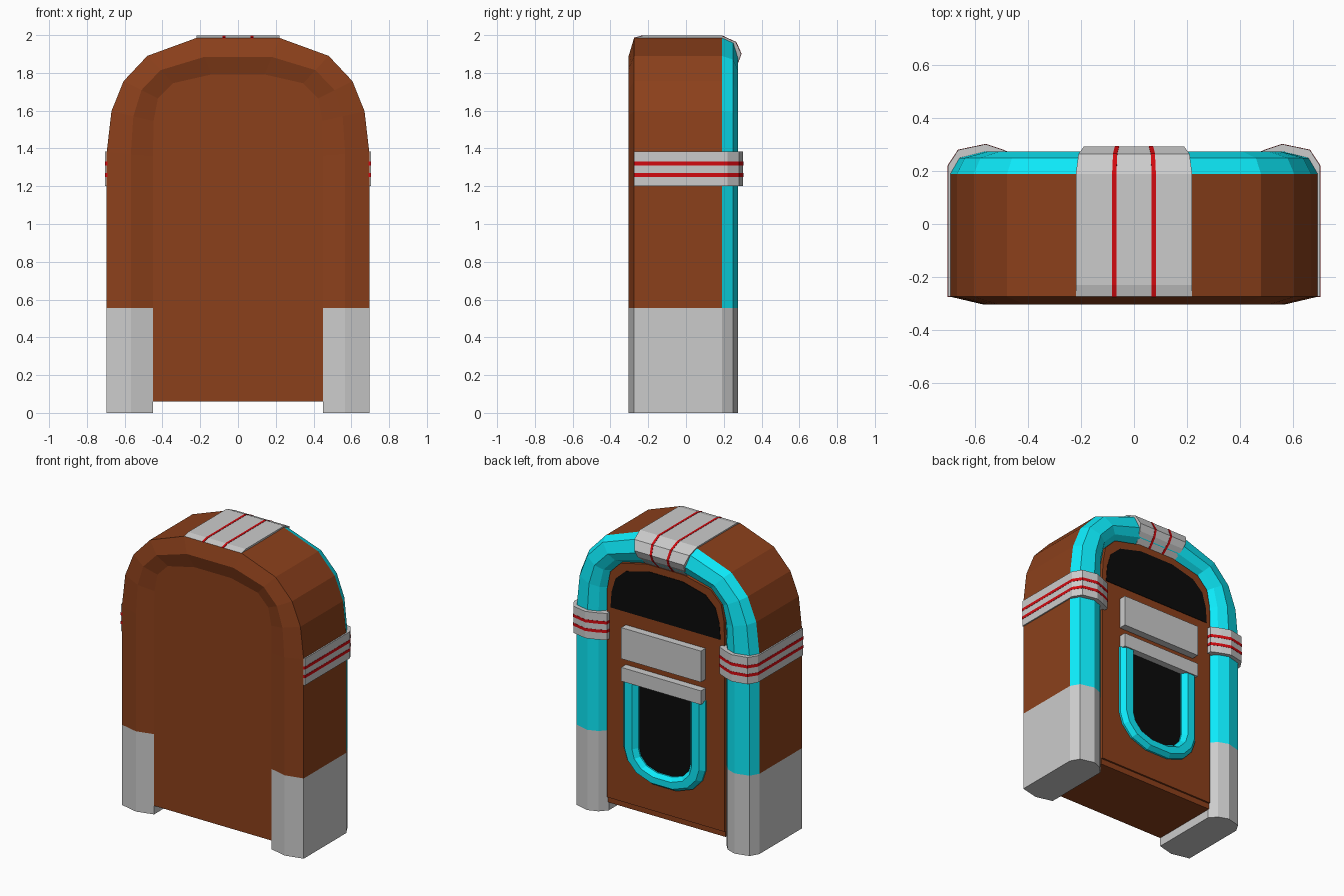
import bpy, bmesh

if "Cube" in bpy.data.objects:
    bpy.data.objects.remove(bpy.data.objects["Cube"])

BROWN = (0.26, 0.051, 0.011, 1)
TEAL = (0.004, 0.82, 0.95, 1)
RED = (0.65, 0.003, 0.005, 1)
BLACK = (0.003, 0.003, 0.003, 1)
mats = {}


def material(label, color):
    m = bpy.data.materials.new(label)
    m.diffuse_color = color
    m.use_nodes = True
    m.node_tree.nodes["Principled BSDF"].inputs["Base Color"].default_value = m.diffuse_color
    mats[color] = m


for label, color in (("brown", BROWN), ("teal", TEAL), ("red", RED), ("black", BLACK)):
    material(label, color)


def loft(name, rings, color=None):
    """Skin a closed solid through matching rings of points."""
    bm = bmesh.new()
    vs = [[bm.verts.new(p) for p in r] for r in rings]
    n = len(rings[0])
    for a, b in zip(vs, vs[1:]):
        for i in range(n):
            j = (i + 1) % n
            bm.faces.new((a[i], a[j], b[j], b[i]))
    bm.faces.new(vs[0])
    bm.faces.new(vs[-1])
    bmesh.ops.recalc_face_normals(bm, faces=bm.faces)
    me = bpy.data.meshes.new(name)
    bm.to_mesh(me)
    bm.free()
    if color:
        me.materials.append(mats[color])
    ob = bpy.data.objects.new(name, me)
    bpy.context.collection.objects.link(ob)
    return ob


def both(half):
    """Mirror a half outline (right side going up) into a full one."""
    return half + [(-x, z) for x, z in reversed(half)]


def sweep(name, outer, inner, profile, color):
    """Sweep a profile of (blend outer-to-inner, y) between two outlines."""
    rings = [[(a + (c - a) * t, y, b + (d - b) * t) for t, y in profile]
             for (a, b), (c, d) in zip(outer, inner)]
    return loft(name, rings, color)


def plate(name, outline, y0, y1, color=None):
    return loft(name, [[(x, y, z) for x, z in outline] for y in (y0, y1)], color)


def block(name, w, y0, y1, z0, z1, color=None):
    return plate(name, [(-w, z0), (w, z0), (w, z1), (-w, z1)], y0, y1, color)


def column(name, section, z0, z1, side, color=None):
    return loft(name, [[(side * x, y, z) for x, y in section] for z in (z0, z1)], color)


# Cabinet arch: brown shell and teal light tube
outer = both([(.695, .555), (.695, 1.38), (.67, 1.597), (.606, 1.756), (.48, 1.89), (.22, 1.985)])
inner = both([(.45, .555), (.45, 1.36), (.447, 1.545), (.424, 1.665), (.345, 1.745), (.14, 1.792)])
back = [(1, -.275), (.52, -.305), (0, -.275), (0, .19)]
front = [(0, .19), (.14, .25), (.54, .275), (.82, .25), (1, .2)]
sweep("cabinet_shell", outer, inner, back + [(1, .19)], BROWN)
sweep("light_tube", outer, inner, front, TEAL)

# Cabinet core with recessed base strip
plate("cabinet_core", [(.45, .10)] + inner[1:-1] + [(-.45, .10)], -.275, .222, BROWN)
block("base_strip", .45, -.275, .21, .06, .10, BROWN)

# Legs and side bands with red stripes
leg = [(.695 - .245 * t, y) for t, y in back + front[1:]]
band = [(.6, -.275), (.704, -.275), (.704, .22), (.665, .28), (.56, .302),
        (.495, .28), (.43, .25), (.43, .2), (.6, .2)]
stripe = [(.57 + (x - .57) * 1.01, y * 1.004) for x, y in band]
for side, tag in ((1, "right"), (-1, "left")):
    column("leg_" + tag, leg, 0, .555, side)
    column("side_band_" + tag, band, 1.2, 1.385, side)
    for i, z in enumerate((1.26, 1.32)):
        column(f"band_stripe_{tag}_{i}", stripe, z - .01, z + .01, side, RED)

# Top cap: rows of (y, z, half width), with red stripes
cap = [(-.275, 1.985, .22), (-.23, 1.997, .22), (.19, 1.997, .22), (.265, 1.962, .21),
       (.293, 1.90, .19), (.275, 1.855, .18), (.215, 1.79, .16), (.19, 1.79, .16),
       (-.275, 1.96, .22)]
loft("top_cap", [[(s * w, y, z) for y, z, w in cap] for s in (-1, 1)])
for s, tag in ((1, "right"), (-1, "left")):
    loft("cap_stripe_" + tag,
         [[(s * w * .34 + e, y + (.0015 if y > .2 else -.001 if y < -.25 else 0),
            z + (.0015 if z > 1.87 else -.001)) for y, z, w in cap] for e in (-.008, .008)], RED)

# Arched display window
plate("display_window", both([(.42, 1.42), (.412, 1.53), (.382, 1.63), (.305, 1.70), (.13, 1.745)]),
      .20, .225, BLACK)

# Selection panel and shelf
block("selection_panel", .305, .20, .273, 1.115, 1.33)
block("shelf", .305, .20, .273, .96, 1.055)

# Lower speaker window and its teal U-shaped frame
u_out = both([(.312, .97), (.312, .49), (.285, .41), (.215, .335), (.09, .29)])
u_in = both([(.20, .97), (.20, .51), (.185, .455), (.138, .405), (.06, .378)])
sweep("speaker_frame", u_out, u_in, [(0, .20), (0, .235), (.25, .265), (.75, .265), (1, .235), (1, .20)], TEAL)
plate("speaker_window", u_in, .20, .225, BLACK)
